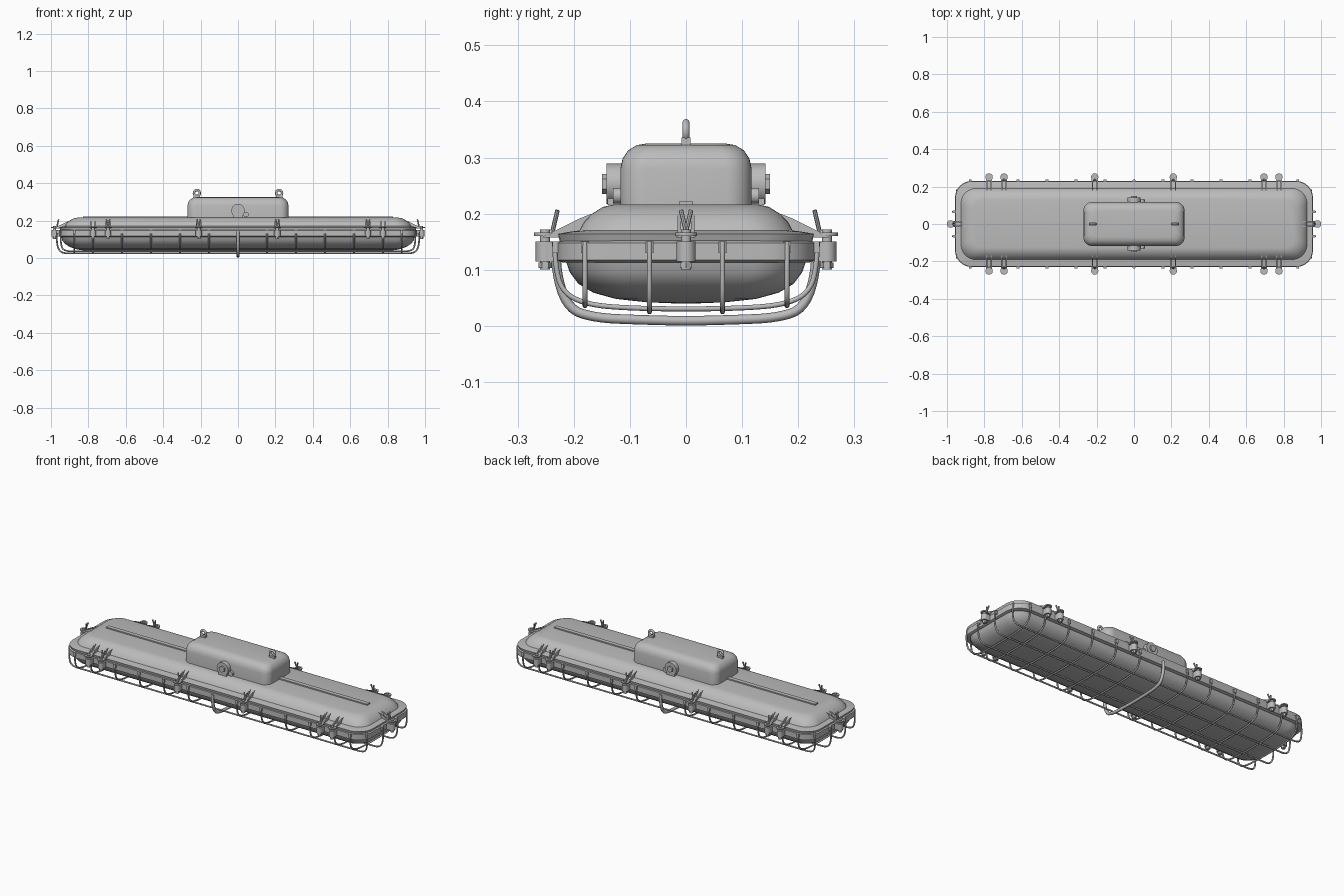
import bpy, bmesh
from math import sin, cos, pi, radians
from mathutils import Matrix, Vector

cube = bpy.data.objects.get("Cube")
if cube:
    bpy.data.objects.remove(cube, do_unlink=True)

grey = bpy.data.materials.new("painted grey")
grey.use_nodes = True
grey.diffuse_color = (0.5, 0.5, 0.5, 1)
grey.node_tree.nodes["Principled BSDF"].inputs["Base Color"].default_value = (0.5, 0.5, 0.5, 1)


def finish(name, bm, angle=35):
    bmesh.ops.recalc_face_normals(bm, faces=bm.faces)
    me = bpy.data.meshes.new(name)
    bm.to_mesh(me)
    bm.free()
    me.materials.append(grey)
    ob = bpy.data.objects.new(name, me)
    bpy.context.collection.objects.link(ob)
    bpy.ops.object.select_all(action="DESELECT")
    ob.select_set(True)
    bpy.context.view_layer.objects.active = ob
    bpy.ops.object.shade_smooth_by_angle(angle=radians(angle))
    return ob


def loft(name, rings, steps=8):
    """Stack of rounded rectangles: half x, half y, corner radius, height."""
    bm = bmesh.new()
    loops = []
    for hx, hy, r, z in rings:
        loop = []
        for q, (sx, sy) in enumerate([(1, 1), (-1, 1), (-1, -1), (1, -1)]):
            for i in range(steps + 1):
                a = (q + i / steps) * pi / 2
                loop.append(bm.verts.new((sx * (hx - r) + r * cos(a),
                                          sy * (hy - r) + r * sin(a), z)))
        loops.append(loop)
    n = len(loops[0])
    for a, b in zip(loops, loops[1:]):
        for i in range(n):
            bm.faces.new((a[i], a[(i + 1) % n], b[(i + 1) % n], b[i]))
    bm.faces.new(loops[0])
    bm.faces.new(loops[-1])
    return finish(name, bm)


def box(bm, centre, size):
    m = Matrix.Translation(centre) @ Matrix.Diagonal((*size, 1))
    bmesh.ops.create_cube(bm, size=1, matrix=m)


def rod(bm, a, b, r, sides=12):
    a, b = Vector(a), Vector(b)
    d = b - a
    m = Matrix.Translation((a + b) / 2) @ d.to_track_quat("Z", "Y").to_matrix().to_4x4()
    bmesh.ops.create_cone(bm, cap_ends=True, segments=sides, radius1=r, radius2=r,
                          depth=d.length, matrix=m)


def prism(bm, points, width):
    """Extrude a y-z outline along x, centred on x = 0."""
    sides = [[bm.verts.new((x, y, z)) for y, z in points] for x in (-width / 2, width / 2)]
    n = len(points)
    bm.faces.new(sides[0])
    bm.faces.new(sides[1])
    for i in range(n):
        j = (i + 1) % n
        bm.faces.new((sides[0][i], sides[0][j], sides[1][j], sides[1][i]))


def wire(name, paths, r, closed=False):
    cu = bpy.data.curves.new(name, "CURVE")
    cu.dimensions = "3D"
    cu.bevel_depth = r
    cu.bevel_resolution = 2
    cu.resolution_u = 5
    cu.use_fill_caps = True
    for pts in paths:
        sp = cu.splines.new("NURBS")
        sp.points.add(len(pts) - 1)
        for p, co in zip(sp.points, pts):
            p.co = (*co, 1)
        sp.order_u = 3
        sp.use_endpoint_u = not closed
        sp.use_cyclic_u = closed
    ob = bpy.data.objects.new(name, cu)
    bpy.context.collection.objects.link(ob)
    cu.materials.append(grey)
    bpy.ops.object.select_all(action="DESELECT")
    ob.select_set(True)
    bpy.context.view_layer.objects.active = ob
    bpy.ops.object.convert(target="MESH")
    bpy.ops.object.shade_smooth_by_angle(angle=radians(50))
    return ob


# Housing, rim and diffuser
loft("upper_housing", [(0.95, 0.225, 0.09, 0.15), (0.955, 0.228, 0.09, 0.164),
                       (0.935, 0.205, 0.08, 0.168), (0.925, 0.19, 0.08, 0.17),
                       (0.917, 0.182, 0.08, 0.185), (0.9, 0.167, 0.07, 0.2),
                       (0.878, 0.148, 0.06, 0.212), (0.855, 0.13, 0.05, 0.216)])
loft("rim_band", [(0.95, 0.22, 0.09, 0.113), (0.957, 0.23, 0.09, 0.117),
                  (0.957, 0.23, 0.09, 0.148), (0.95, 0.222, 0.09, 0.152)])
loft("diffuser", [(0.945, 0.215, 0.09, 0.118), (0.94, 0.207, 0.09, 0.095),
                  (0.925, 0.192, 0.085, 0.075), (0.9, 0.165, 0.075, 0.059),
                  (0.87, 0.125, 0.06, 0.048), (0.84, 0.07, 0.04, 0.042),
                  (0.82, 0.02, 0.015, 0.04)])
bm = bmesh.new()
box(bm, (0, 0, 0.217), (1.66, 0.024, 0.011))
finish("top_rib", bm)

# Junction box with cable glands and hanging eyes
loft("junction_box", [(0.27, 0.117, 0.045, 0.2), (0.27, 0.117, 0.045, 0.28),
                      (0.266, 0.113, 0.045, 0.298), (0.255, 0.103, 0.04, 0.313),
                      (0.24, 0.088, 0.035, 0.322), (0.22, 0.07, 0.03, 0.325)])
for label, s in (("front", -1), ("back", 1)):
    bm = bmesh.new()
    rod(bm, (0, s * 0.1, 0.253), (0, s * 0.142, 0.253), 0.036, 24)
    rod(bm, (0, s * 0.14, 0.253), (0, s * 0.15, 0.253), 0.018, 6)
    box(bm, (0, s * 0.125, 0.23), (0.05, 0.03, 0.03))
    rod(bm, (0.043, s * 0.11, 0.232), (0.043, s * 0.13, 0.232), 0.014)
    finish(label + "_cable_gland", bm)
for label, s in (("left", 1), ("right", -1)):
    ring = [(s * 0.22 + 0.016 * cos(i * pi / 6), 0, 0.347 + 0.016 * sin(i * pi / 6))
            for i in range(12)]
    wire(label + "_hanging_eye", [ring], 0.0065, closed=True)
    bm = bmesh.new()
    box(bm, (s * 0.22, 0, 0.327), (0.034, 0.016, 0.018))
    finish(label + "_eye_base", bm)


# Clamps: lug, bolt, forked plate and gusset, built facing +y
def clamp(name, x, y, turn, tall):
    bm = bmesh.new()
    box(bm, (0, -0.005, 0.132), (0.032, 0.045, 0.034))
    rod(bm, (0, 0.018, 0.115), (0, 0.018, 0.15), 0.017)
    rod(bm, (0, 0.018, 0.1), (0, 0.018, 0.172), 0.009)
    rod(bm, (0, 0.018, 0.103), (0, 0.018, 0.113), 0.012, 6)
    rod(bm, (0, 0.018, 0.16), (0, 0.018, 0.166), 0.02)
    for s in (-1, 1):
        box(bm, (s * 0.012, -0.008, 0.161), (0.01, 0.06, 0.008))
        start = len(bm.verts)
        prism(bm, [(-0.065, 0.16), (-0.065, 0.2), (-0.045, 0.192), (0.008, 0.166), (0.008, 0.16)],
              0.006)
        bm.verts.ensure_lookup_table()
        bmesh.ops.translate(bm, verts=bm.verts[start:], vec=(s * 0.012, 0, 0))
        if tall:
            rod(bm, (0, 0.005, 0.168), (s * 0.009, -0.004, 0.206), 0.004, 8)
    m = Matrix.Translation((x, y, 0)) @ Matrix.Rotation(turn, 4, "Z")
    bmesh.ops.transform(bm, matrix=m, verts=bm.verts)
    finish(name, bm)


for x in (-0.775, -0.695, -0.21, 0.21, 0.695, 0.775):
    tall = abs(x) < 0.77
    clamp("back_clamp", x, 0.233, 0, tall)
    clamp("front_clamp", x, -0.233, pi, tall)
clamp("left_end_clamp", 0.963, 0, -pi / 2, True)
clamp("right_end_clamp", -0.963, 0, pi / 2, True)

# Wire guard: cross hoops, long wires and their hooks on the rim
half_hoop = [(0.234, 0.15), (0.234, 0.115), (0.222, 0.06), (0.175, 0.037), (0.09, 0.031)]
section = half_hoop + [(0, 0.03)] + [(-y, z) for y, z in reversed(half_hoop)]
hoops = [s * (0.155 * i) for i in range(1, 6) for s in (-1, 1)] + [-0.875, 0.875]
wire("guard_hoops", [[(x, y, z) for y, z in section] for x in hoops], 0.0045)

long_wires = []
for y, low, end in ((0.065, 0.025, 0.966), (0.18, 0.036, 0.945)):
    half = [(end, 0.15), (end + 0.004, 0.12), (end, 0.055), (end - 0.025, low), (end - 0.08, low)]
    path = half + [(0, low)] + [(-x, z) for x, z in reversed(half)]
    long_wires += [[(x, s * y, z) for x, z in path] for s in (-1, 1)]
wire("guard_long_wires", long_wires, 0.0045)

bm = bmesh.new()
for x in hoops:
    for s in (-1, 1):
        box(bm, (x, s * 0.231, 0.14), (0.014, 0.014, 0.02))
for s in (-1, 1):
    for y in (-0.18, -0.065, 0.065, 0.18):
        box(bm, (s * (0.96 if abs(y) < 0.1 else 0.94), y, 0.14), (0.014, 0.014, 0.02))
finish("guard_hooks", bm)

# Central carrying bail under the guard
half_bail = [(0.23, 0.14), (0.234, 0.105), (0.212, 0.03), (0.16, 0.014), (0.09, 0.011)]
bail = half_bail + [(0, 0.0085)] + [(-y, z) for y, z in reversed(half_bail)]
wire("central_bail", [[(0, y, z) for y, z in bail]], 0.0085)
